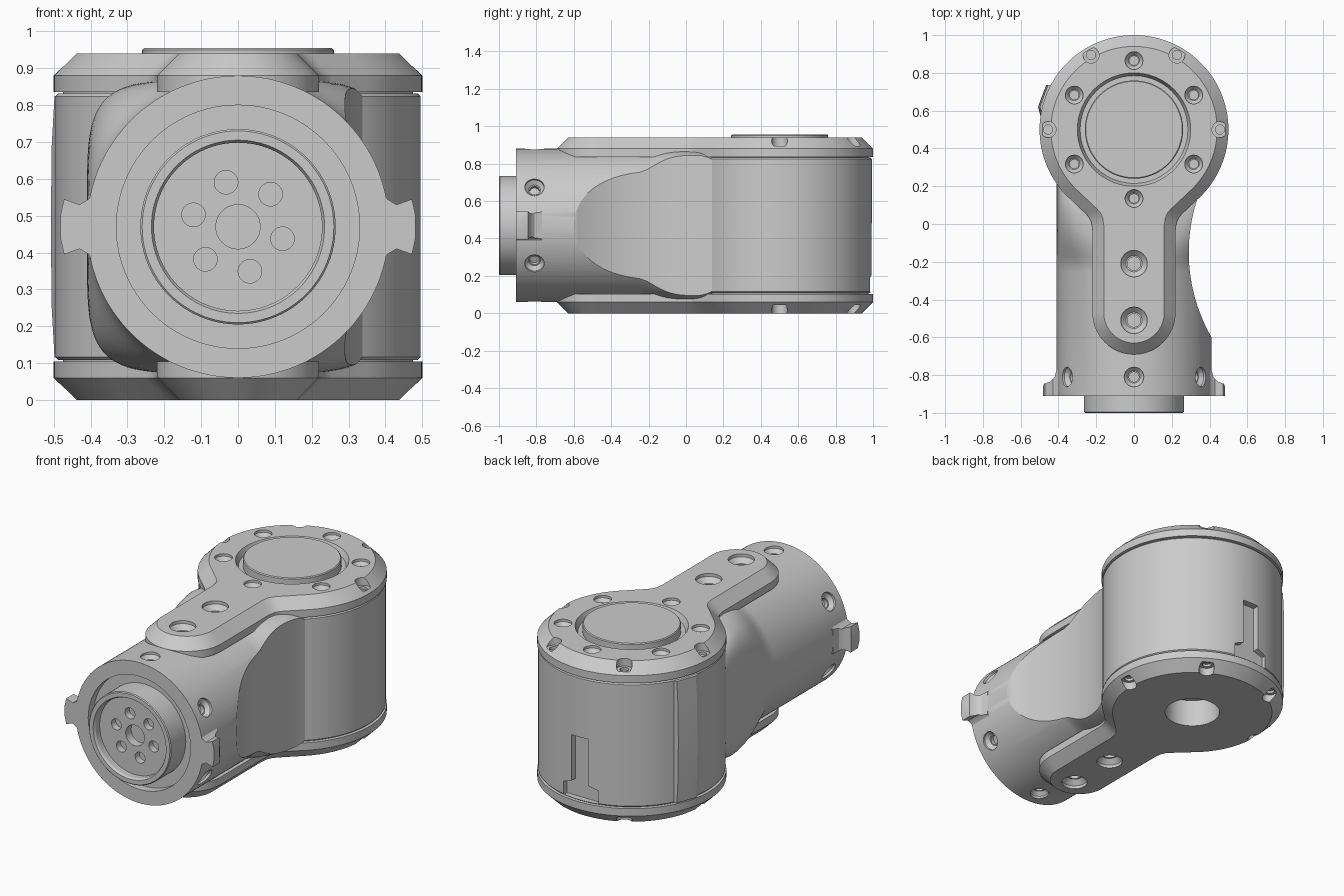
import bpy, bmesh
from math import sin, cos, pi, radians, copysign
from mathutils import Vector, Matrix

if "Cube" in bpy.data.objects:
    bpy.data.objects.remove(bpy.data.objects["Cube"])

MID = 0.47            # height of the symmetry plane
DRUM = (0, 0.5)       # drum axis in x, y


def place(pos, direction):
    q = Vector(direction).to_track_quat('Z', 'Y')
    return Matrix.Translation(pos) @ q.to_matrix().to_4x4()


def loft(bm, rings):
    """Closed solid through rings of equal point count."""
    vs = [[bm.verts.new(p) for p in ring] for ring in rings]
    n = len(vs[0])
    for a, b in zip(vs, vs[1:]):
        for i in range(n):
            bm.faces.new((a[i], a[(i + 1) % n], b[(i + 1) % n], b[i]))
    bm.faces.new(vs[0])
    bm.faces.new(vs[-1])


def lathe(bm, prof, pos, direction=(0, 0, 1), n=96):
    """Turned solid; profile holds (radius, distance along direction)."""
    m = place(pos, direction)
    loft(bm, [[m @ Vector((r * cos(2 * pi * i / n), r * sin(2 * pi * i / n), h))
               for i in range(n)] for r, h in prof])


def screw_hole(bm, pos, direction, r, d):
    lathe(bm, [(r, -0.06), (r, d * 0.4), (r * 0.62, d), (r * 0.5, d), (r * 0.5, d * 1.6)],
          pos, direction, 32)


def finish(name, bm):
    bmesh.ops.recalc_face_normals(bm, faces=bm.faces)
    me = bpy.data.meshes.new(name)
    bm.to_mesh(me)
    bm.free()
    ob = bpy.data.objects.new(name, me)
    bpy.context.collection.objects.link(ob)
    return ob


def boolean(ob, bm, op='DIFFERENCE'):
    tool = finish('cutter', bm)
    tool.hide_render = True
    mod = ob.modifiers.new('bool', 'BOOLEAN')
    mod.operation, mod.object, mod.solver = op, tool, 'EXACT'
    bpy.context.view_layer.objects.active = ob
    bpy.ops.object.modifier_apply(modifier=mod.name)
    bpy.data.objects.remove(tool)


# --- drum body, with the stepped slot in its back
bm = bmesh.new()
lathe(bm, [(0.475, 0.09), (0.475, 0.108), (0.487, 0.108), (0.495, 0.116), (0.495, 0.824),
           (0.487, 0.832), (0.475, 0.832), (0.475, 0.85)], (*DRUM, 0), n=128)
drum = finish('drum_body', bm)
bm = bmesh.new()
slot = [(-0.12, 0.112), (0.10, 0.112), (0.10, 0.19), (0.045, 0.21), (0.045, 0.48),
        (-0.06, 0.48), (-0.06, 0.21), (-0.12, 0.19)]
loft(bm, [[(x, y, z) for x, z in slot] for y in (0.955, 1.1)])
boolean(drum, bm)
bm = bmesh.new()
lathe(bm, [(0.15, -0.05), (0.15, 0.16)], (*DRUM, 0))
boolean(drum, bm)

# --- shallow raised pad on the left of the drum
bm = bmesh.new()
pad = [(-0.485, 0.53), (-0.508, 0.62), (-0.492, 0.665), (-0.465, 0.735), (-0.42, 0.735)]
loft(bm, [[(x * k, y, z) for x, y in pad]
          for z, k in ((0.115, 0.98), (0.25, 0.995), (MID, 1), (0.69, 0.995), (0.825, 0.98))])
finish('side_pad', bm)

# --- barrel: round at the front, squarer where it runs into the drum
def section(y, n=128):
    t = min(max((y + 0.25) / 0.37, 0), 1)
    t = t * t * (3 - 2 * t)
    e = 2 / (2 + 3.2 * t)
    b = 0.41 - 0.012 * t - max(0, y - 0.1) * 0.35
    pts = []
    for i in range(n):
        c, s = cos(2 * pi * i / n), sin(2 * pi * i / n)
        pts.append((0.41 * copysign(abs(c) ** e, c), y, MID + b * copysign(abs(s) ** e, s)))
    return pts


bm = bmesh.new()
loft(bm, [section(y) for y in [-0.91, -0.25] + [-0.25 + 0.037 * k for k in range(1, 15)]])
barrel = finish('barrel', bm)
bm = bmesh.new()
lathe(bm, [(0.90, -0.2), (0.90, 1.2)], (1.19, -0.15, 0), n=256)    # side scoop
boolean(barrel, bm)
bm = bmesh.new()
lathe(bm, [(0.33, -0.1), (0.33, 0.05)], (0, -0.91, MID), (0, 1, 0))  # front bore
for k in range(6):
    a = radians(30 + 60 * k)
    d = Vector((cos(a), 0, sin(a)))
    screw_hole(bm, Vector((0, -0.81, MID)) + d * 0.41, -d, 0.052, 0.035)
boolean(barrel, bm)

# --- output hub in the front bore
bm = bmesh.new()
lathe(bm, [(0.265, 0.2), (0.265, 0.005), (0.26, 0), (0.235, 0), (0.228, 0.012), (0.228, 0.05)],
      (0, -1, MID), (0, 1, 0))
hub = finish('output_hub', bm)
bm = bmesh.new()
lathe(bm, [(0.06, -0.1), (0.06, 0.10)], (0, -1, MID), (0, 1, 0), 48)
for k in range(6):
    a = radians(45 + 60 * k)
    lathe(bm, [(0.032, -0.1), (0.032, 0.09)],
          (0.125 * cos(a), -1, MID + 0.125 * sin(a)), (0, 1, 0), 32)
boolean(hub, bm)

# --- ears on both sides of the barrel mouth
front = [(0.36, 0.11), (0.385, 0.11), (0.405, 0.075), (0.43, 0.06), (0.472, 0.075), (0.482, 0.03)]
front = front + [(x, -z) for x, z in reversed(front)]
plan = [(0.3, -0.92), (0.5, -0.92), (0.482, -0.86), (0.475, -0.845), (0.445, -0.835),
        (0.42, -0.81), (0.41, -0.77), (0.3, -0.77)]
for side, label in ((-1, 'left'), (1, 'right')):
    bm = bmesh.new()
    loft(bm, [[(side * x, y, MID + z) for x, z in front] for y in (-0.91, -0.75)])
    ear = finish(label + '_ear', bm)
    bm = bmesh.new()
    loft(bm, [[(side * x, y, z) for x, y in plan] for z in (0.2, 0.8)])
    boolean(ear, bm, 'INTERSECT')

# --- keyhole-shaped cover plates, top and bottom
def outline(d):
    """Right half from the back round to the neck tip, then mirrored; d is the inset."""
    pts = []
    for k in range(1, 48):
        a = radians(90 - 136 * k / 47)
        pts.append(((0.5 - d) * cos(a), 0.5 + (0.5 - d) * sin(a)))
    pts += [(x - d, y + 0.4 * d) for x, y in
            ((0.255, 0.055), (0.238, 0.035), (0.226, 0.01), (0.22, -0.03))]
    for k in range(24):
        a = radians(90 * k / 24)
        pts.append(((0.22 - d) * cos(a), -0.47 - (0.22 - d) * sin(a)))
    return [(0, 1 - d)] + pts + [(0, -0.69 + d)] + [(-x, y) for x, y in reversed(pts)]


for s, name in ((1, 'top_cover'), (-1, 'bottom_cover')):
    bm = bmesh.new()
    loft(bm, [[(x, y, MID + s * h) for x, y in outline(d)]
              for h, d in ((0.366, 0), (0.41, 0), (0.47, 0.06))])
    cover = finish(name, bm)
    face, inward = MID + s * 0.47, (0, 0, -s)
    bm = bmesh.new()
    for y in (-0.21, -0.51):                                # neck screws
        screw_hole(bm, (0, y, face), inward, 0.07, 0.045)
    for k in range(4):                                      # rim screw pockets
        a = radians(60 * k)
        lathe(bm, [(0.042, -0.05), (0.042, 0.045), (0.024, 0.045), (0.024, 0.06)],
              (0.455 * cos(a), 0.5 + 0.455 * sin(a), face), inward, 32)
    if s > 0:
        for k in range(6):                                  # top face screws
            a = radians(30 + 60 * k)
            screw_hole(bm, (0.365 * cos(a), 0.5 + 0.365 * sin(a), face), inward, 0.047, 0.035)
        lathe(bm, [(0.30, -0.05), (0.30, 0), (0.285, 0.035)], (*DRUM, face), inward)
    else:
        lathe(bm, [(0.15, -0.05), (0.15, 0.2)], (*DRUM, face), inward)
    boolean(cover, bm)

# --- round lid in the top cover
bm = bmesh.new()
lathe(bm, [(0.26, 0.86), (0.26, 0.95), (0.255, 0.955)], (*DRUM, 0))
finish('round_lid', bm)

# --- smooth shading with sharp edges kept
bpy.ops.object.select_all(action='SELECT')
bpy.ops.object.shade_smooth_by_angle(angle=radians(30))
